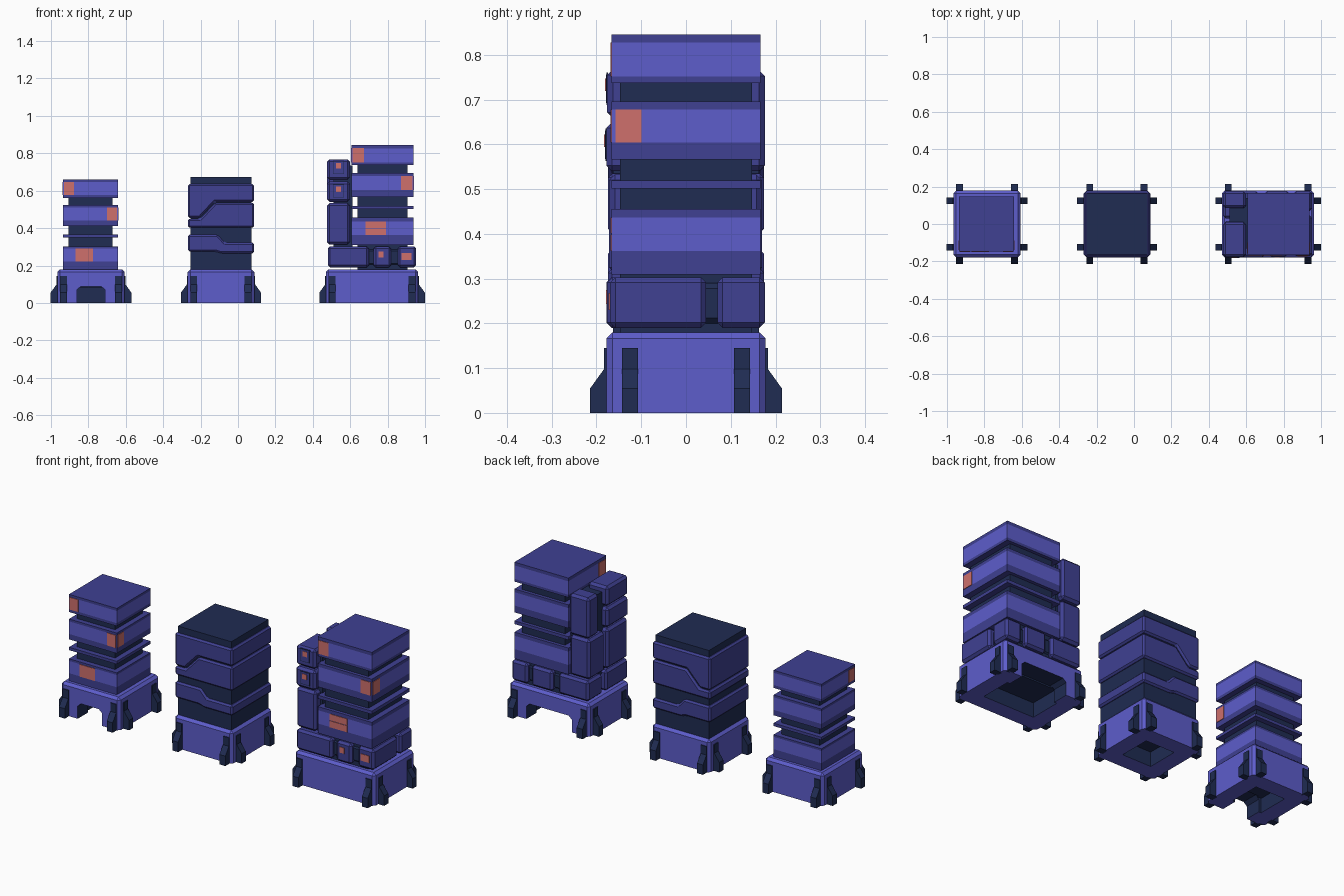
import bpy, bmesh
from mathutils import Vector

if "Cube" in bpy.data.objects:
    bpy.data.objects.remove(bpy.data.objects["Cube"], do_unlink=True)


def material(name, rgb):
    m = bpy.data.materials.new(name)
    m.use_nodes = True
    m.diffuse_color = (*rgb, 1)
    node = m.node_tree.nodes["Principled BSDF"]
    node.inputs["Base Color"].default_value = (*rgb, 1)
    node.inputs["Roughness"].default_value = 0.8
    return m


LIGHT = material("light_violet", (0.11, 0.11, 0.6))
MID = material("deep_violet", (0.05, 0.052, 0.29))
NAVY = material("navy", (0.014, 0.025, 0.085))
CORAL = material("coral", (0.62, 0.16, 0.15))


def finish(name, bm, *mats):
    bmesh.ops.recalc_face_normals(bm, faces=bm.faces)
    mesh = bpy.data.meshes.new(name)
    bm.to_mesh(mesh)
    bm.free()
    for m in mats:
        mesh.materials.append(m)
    ob = bpy.data.objects.new(name, mesh)
    bpy.context.collection.objects.link(ob)
    return ob


def box(name, x, y, z, mat, bevel=0):
    """Box from (min, max) pairs, with optional chamfered edges."""
    bm = bmesh.new()
    bmesh.ops.create_cube(bm, size=1)
    for v in bm.verts:
        v.co = Vector([r[0] if c < 0 else r[1] for c, r in zip(v.co, (x, y, z))])
    if bevel:
        bmesh.ops.bevel(bm, geom=bm.edges[:], offset=bevel, segments=1, affect='EDGES')
    return finish(name, bm, mat)


def prism(name, profile, axis_u, axis_v, start, extrude, mat, bevel=0):
    """Flat profile in the plane of two axes, pushed along a third."""
    bm = bmesh.new()
    u, v, s = Vector(axis_u), Vector(axis_v), Vector(start)
    face = bm.faces.new([bm.verts.new(s + u * a + v * b) for a, b in profile])
    out = bmesh.ops.extrude_face_region(bm, geom=[face])["geom"]
    moved = [g for g in out if isinstance(g, bmesh.types.BMVert)]
    bmesh.ops.translate(bm, verts=moved, vec=Vector(extrude))
    if bevel:
        bmesh.ops.recalc_face_normals(bm, faces=bm.faces)
        bmesh.ops.bevel(bm, geom=bm.edges[:], offset=bevel, segments=1, affect='EDGES')
    return finish(name, bm, mat)


def cut(target, cutter):
    """Subtract a cutter, keeping its colour on the cut faces."""
    mod = target.modifiers.new("cut", 'BOOLEAN')
    mod.operation, mod.object, mod.solver = 'DIFFERENCE', cutter, 'EXACT'
    mod.material_mode = 'TRANSFER'
    cutter.hide_render = True
    bpy.context.view_layer.objects.active = target
    bpy.ops.object.modifier_apply(modifier=mod.name)
    bpy.data.objects.remove(cutter, do_unlink=True)


def base(name, cx, hx, hy, opening=0, side=-1):
    """Chamfered plinth with hollow underside, optional archway and eight feet."""
    bm = bmesh.new()
    bmesh.ops.create_cube(bm, size=1)
    for v in bm.verts:
        v.co = Vector((cx + v.co.x * 2 * hx, v.co.y * 2 * hy, 0.18 * (v.co.z + 0.5)))
    edges = [e for e in bm.edges if sum(v.co.z for v in e.verts) > 0.1]
    bmesh.ops.bevel(bm, geom=edges, offset=0.014, segments=1, affect='EDGES')
    plinth = finish(name + "_base", bm, LIGHT)
    cut(plinth, box("hollow", (cx - hx + 0.09, cx + hx - 0.09), (-hy + 0.09, hy - 0.09), (-0.1, 0.08), NAVY))
    if opening:
        w = opening / 2
        arch = [(-w, -0.05), (w, -0.05), (w, 0.07), (w - 0.02, 0.088), (0.02 - w, 0.088), (-w, 0.07)]
        cut(plinth, prism("arch", arch, (1, 0, 0), (0, 0, 1), (cx, side * (hy + 0.05), 0),
                          (0, -side * 0.15, 0), NAVY))
    foot = [(-0.01, 0), (0.036, 0), (0.036, 0.055), (0.005, 0.098), (0.005, 0.145), (-0.01, 0.145)]
    for s in (-1, 1):
        for t in (-1, 1):
            prism(name + "_end_foot", foot, (s, 0, 0), (0, 0, 1),
                  (cx + s * hx, t * 0.125 - 0.018, 0), (0, 0.036, 0), NAVY)
            prism(name + "_side_foot", foot, (0, s, 0), (0, 0, 1),
                  (cx + t * (hx - 0.033) - 0.018, s * hy, 0), (0.036, 0, 0), NAVY)


def band(name, x, y, z, low, high):
    """Floor block: light wall between two deeper trim strips."""
    bm = bmesh.new()
    bmesh.ops.create_cube(bm, size=1)
    for v in bm.verts:
        v.co = Vector([r[0] if c < 0 else r[1] for c, r in zip(v.co, (x, y, z))])
    for h in (low, high):
        bmesh.ops.bisect_plane(bm, geom=bm.verts[:] + bm.edges[:] + bm.faces[:],
                               plane_co=(0, 0, h), plane_no=(0, 0, 1))
    for f in bm.faces:
        f.material_index = 0 if low < f.calc_center_median().z < high else 1
    return finish(name, bm, LIGHT, MID)


def window(name, x, y, z):
    box(name, x, y, z, CORAL)


T = 0.003  # window plate thickness


def tower(name, x, hy, core_in, core_hy, bands, ridge, foot_z):
    """Stacked floor blocks on a dark core, with corner and centre windows."""
    box(name + "_core", (x[0] + core_in, x[1] - core_in), (-core_hy, core_hy), (foot_z, bands[0][1] - 0.03), NAVY)
    box(name + "_ridge", x, (-hy, hy), ridge, MID)
    for z0, z1, low, high in bands:
        band(name + "_floor", x, (-hy, hy), (z0, z1), low, high)
    front = (-hy - T, -hy + T)
    top, middle, bottom = [(b[2], b[3]) for b in bands]
    w, mid = 0.2 * (x[1] - x[0]), (x[0] + x[1]) / 2
    window(name + "_top_window", (x[0] + 0.005, x[0] + w), front, top)
    window(name + "_top_window_side", (x[0] - T, x[0] + T), (-hy + 0.008, -hy + w), top)
    window(name + "_middle_window", (x[1] - w, x[1] - 0.005), front, middle)
    window(name + "_middle_window_side", (x[1] - T, x[1] + T), (-hy + 0.008, -hy + w), middle)
    return front, bottom, mid


# Small tower
base("small", -0.786, 0.18, 0.178, 0.15, -1)
front, bottom, mid = tower("small_tower", (-0.936, -0.642), 0.148, 0.03, 0.12,
                           [(0.562, 0.66, 0.578, 0.646), (0.41, 0.523, 0.44, 0.51), (0.18, 0.302, 0.222, 0.29)],
                           (0.35, 0.366), 0.17)
window("small_tower_low_window", (-0.87, -0.775), front, bottom)

# Middle tower: dark core wrapped by interlocking stepped bands
base("middle", -0.091, 0.178, 0.178)
box("middle_core", (-0.255, 0.073), (-0.163, 0.163), (0.17, 0.672), NAVY)
L, R = -0.268, 0.086
shells = {
    "upper_band": [(L, 0.455), (-0.205, 0.455), (-0.125, 0.54), (R, 0.54), (R, 0.636), (L, 0.636)],
    "inner_band": [(L, 0.402), (R, 0.402), (R, 0.535), (-0.122, 0.535), (-0.202, 0.45), (L, 0.45)],
    "lower_band": [(L, 0.275), (-0.12, 0.275), (-0.09, 0.265), (R, 0.265), (R, 0.322),
                   (-0.07, 0.322), (-0.11, 0.365), (L, 0.365)],
}
for name, profile in shells.items():
    prism("middle_" + name, profile, (1, 0, 0), (0, 0, 1), (0, -0.174, 0), (0, 0.348, 0), MID, 0.009)

# Tall tower
base("tall", 0.717, 0.246, 0.178, 0.28, 1)
front, bottom, mid = tower("tall_tower", (0.607, 0.939), 0.166, 0.033, 0.148,
                           [(0.737, 0.845, 0.752, 0.827), (0.566, 0.696, 0.604, 0.678), (0.309, 0.456, 0.362, 0.436)],
                           (0.501, 0.519), 0.17)
window("tall_tower_low_window_top", (0.682, 0.79), front, (0.401, bottom[1]))
window("tall_tower_low_window_bottom", (0.682, 0.79), front, (bottom[0], 0.398))

# Ring of modules around the foot of the tall tower
box("module_pipe_ring", (0.52, 0.925), (-0.155, 0.155), (0.2, 0.29), NAVY, 0.012)
row = (0.19, 0.303)
ring = [((0.48, 0.70), (-0.178, 0.015)), ((0.725, 0.818), (-0.176, -0.1)), ((0.855, 0.952), (-0.17, 0.045)),
        ((0.855, 0.952), (0.07, 0.176)), ((0.70, 0.83), (0.1, 0.176)), ((0.48, 0.665), (0.045, 0.174))]
for x, y in ring:
    box("ring_module", x, y, row, MID, 0.012)
window("ring_window_small", (0.75, 0.778), (-0.179, -0.174), (0.243, 0.275))
window("ring_window_large", (0.873, 0.928), (-0.173, -0.168), (0.23, 0.268))

# Column of modules climbing the left side of the tall tower
box("column_spine", (0.51, 0.612), (-0.13, 0.14), (0.28, 0.735), NAVY)
column = [((-0.176, 0.01), (0.658, 0.768)), ((-0.178, 0.01), (0.54, 0.65)), ((-0.172, 0.01), (0.312, 0.533)),
          ((0.085, 0.176), (0.54, 0.766)), ((0.03, 0.17), (0.312, 0.533))]
for y, z in column:
    box("column_module", (0.476, 0.598), y, z, MID, 0.013)
for z, y in ((0.733, -0.176), (0.608, -0.178)):
    box("column_window_frame", (0.507, 0.567), (y - 0.002, y + 0.002), (z - 0.045, z + 0.027), NAVY)
    box("column_window_panel", (0.511, 0.563), (y - 0.003, y + 0.002), (z - 0.041, z + 0.023), MID)
    window("column_window", (0.523, 0.55), (y - 0.005, y + 0.002), (z - 0.014, z + 0.014))
